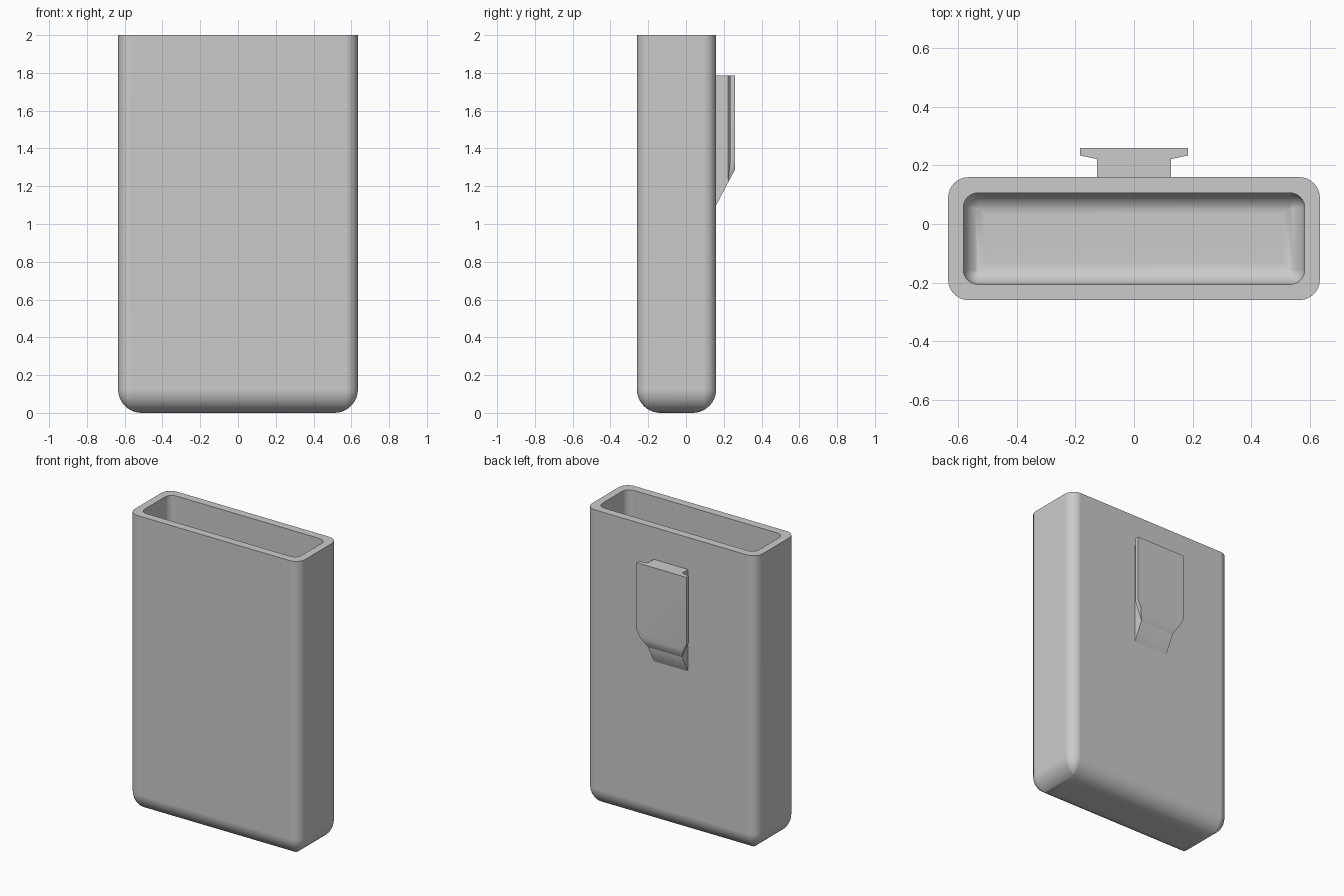
import bpy, bmesh, math
from mathutils import Vector

cube = bpy.data.objects.get("Cube")
if cube:
    bpy.data.objects.remove(cube, do_unlink=True)

grey = bpy.data.materials.new("plain grey")
grey.use_nodes = True
grey.diffuse_color = (0.6, 0.6, 0.6, 1)
grey.node_tree.nodes["Principled BSDF"].inputs["Base Color"].default_value = (0.6, 0.6, 0.6, 1)


def finish(bm, name):
    """Turn a bmesh into a shaded, coloured object."""
    bmesh.ops.recalc_face_normals(bm, faces=bm.faces)
    mesh = bpy.data.meshes.new(name)
    bm.to_mesh(mesh)
    bm.free()
    mesh.materials.append(grey)
    obj = bpy.data.objects.new(name, mesh)
    bpy.context.collection.objects.link(obj)
    bpy.ops.object.select_all(action='DESELECT')
    obj.select_set(True)
    bpy.context.view_layer.objects.active = obj
    bpy.ops.object.shade_smooth_by_angle(angle=math.radians(30))
    weighted = obj.modifiers.new("even shading", 'WEIGHTED_NORMAL')
    weighted.keep_sharp = True
    return obj


def rounded_loop(bm, half_x, half_y, radius, inset, z, steps=8):
    """Ring of vertices: a rounded rectangle shrunk by inset, with mitred corners."""
    r = max(radius - inset, 0)
    cx, cy = half_x - inset - r, half_y - inset - r
    ring = []
    for quarter, (sx, sy) in enumerate([(1, 1), (-1, 1), (-1, -1), (1, -1)]):
        for i in range(steps + 1):
            a = (quarter + i / steps) * math.pi / 2
            ring.append(bm.verts.new((sx * cx + r * math.cos(a),
                                      sy * cy + r * math.sin(a) - 0.05, z)))
    return ring


def wall_loops(bm, half_x, half_y, corner, floor_z, fillet, steps=10):
    """Rings from the floor, round the bottom fillet and up to the rim."""
    rings = []
    for i in range(steps + 1):
        a = i / steps * math.pi / 2
        rings.append(rounded_loop(bm, half_x, half_y, corner,
                                  fillet * (1 - math.sin(a)),
                                  floor_z + fillet * (1 - math.cos(a))))
    rings.append(rounded_loop(bm, half_x, half_y, corner, 0, 2))
    return rings


def clip_part(name, outline, cuts):
    """Extrude a plan outline upward, then trim it with planes."""
    bm = bmesh.new()
    base = bm.faces.new([bm.verts.new((x, y, 1)) for x, y in outline])
    top = bmesh.ops.extrude_face_region(bm, geom=[base])["geom"]
    bmesh.ops.translate(bm, vec=(0, 0, 0.785),
                        verts=[v for v in top if isinstance(v, bmesh.types.BMVert)])
    bmesh.ops.recalc_face_normals(bm, faces=bm.faces)
    for point, normal in cuts:
        bmesh.ops.bisect_plane(bm, geom=bm.verts[:] + bm.edges[:] + bm.faces[:],
                               plane_co=point, plane_no=normal, clear_outer=True)
        bmesh.ops.holes_fill(bm, edges=[e for e in bm.edges if e.is_boundary])
    return finish(bm, name)


# Open hollow case: outer wall, flat rim, inner wall and floor
bm = bmesh.new()
outer = wall_loops(bm, 0.635, 0.21, 0.07, 0, 0.125)
inner = wall_loops(bm, 0.583, 0.156, 0.05, 0.055, 0.075)
rings = outer + inner[::-1]
for low, high in zip(rings, rings[1:]):
    for i in range(len(low)):
        j = (i + 1) % len(low)
        bm.faces.new((low[i], low[j], high[j], high[i]))
bm.faces.new(outer[0])
bm.faces.new(inner[0])
bmesh.ops.remove_doubles(bm, verts=bm.verts, dist=0.0001)
finish(bm, "case_body")

# Back clip: a stem and a wider flange, both sloped off at the lower end
slope = (Vector((0, 0.16, 1.1)), Vector((0, 0.19, -0.1)))
tapers = [(Vector((s * 0.127, 0, 1.22)), Vector((s * 0.115, 0, -0.058))) for s in (1, -1)]

clip_part("clip_stem",
          [(-0.127, 0.15), (0.127, 0.15), (0.127, 0.222), (-0.127, 0.222)],
          [slope])
clip_part("clip_flange",
          [(-0.127, 0.222), (0.127, 0.222), (0.185, 0.234),
           (0.185, 0.26), (-0.185, 0.26), (-0.185, 0.234)],
          [slope] + tapers)
